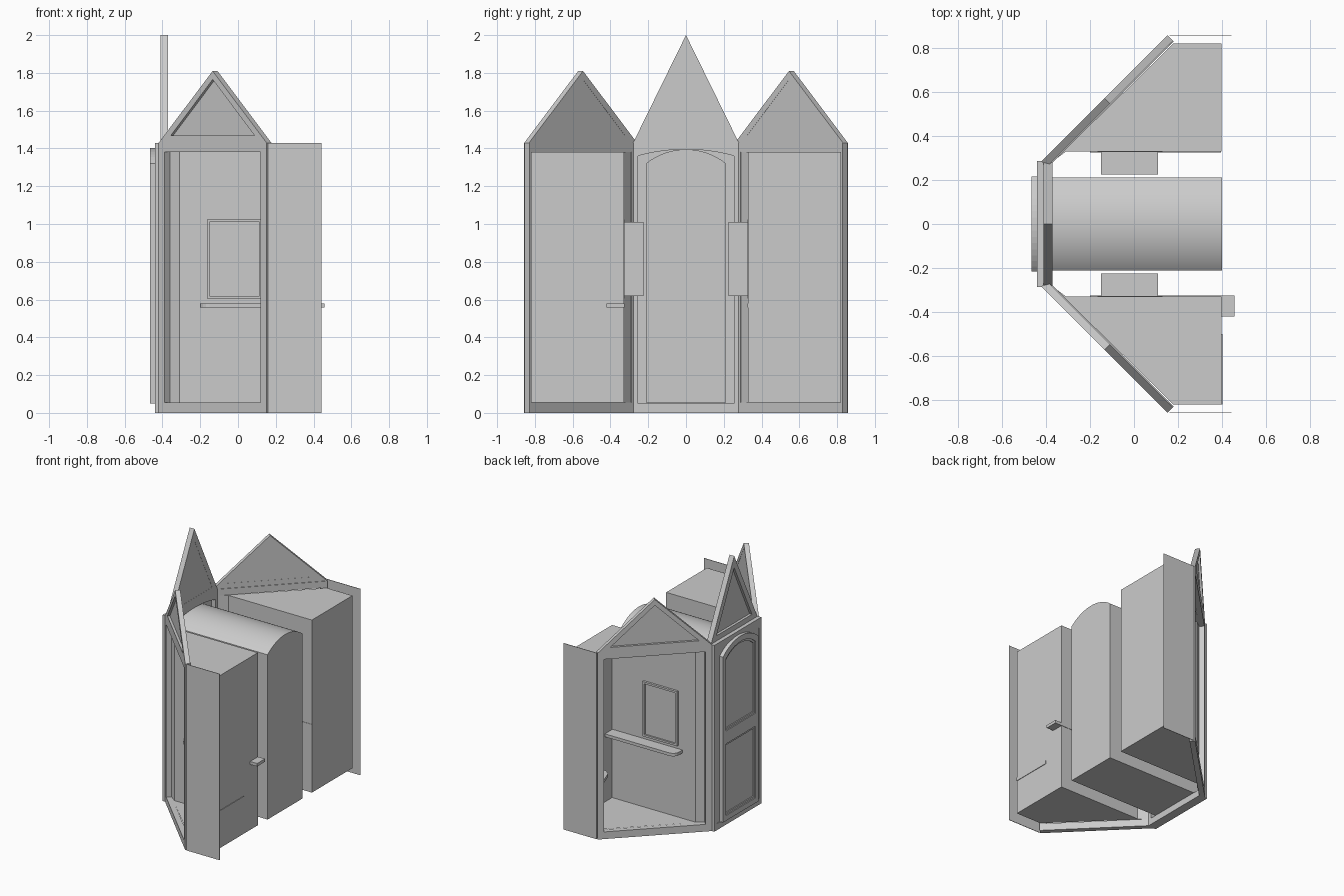
import bpy, bmesh, math

if "Cube" in bpy.data.objects:
    bpy.data.objects.remove(bpy.data.objects["Cube"])

R = math.sqrt(0.5)


def finish(name, bm, smooth=False):
    bmesh.ops.remove_doubles(bm, verts=bm.verts, dist=1e-5)
    bmesh.ops.recalc_face_normals(bm, faces=bm.faces)
    me = bpy.data.meshes.new(name)
    bm.to_mesh(me)
    bm.free()
    ob = bpy.data.objects.new(name, me)
    bpy.context.collection.objects.link(ob)
    if smooth:
        bpy.context.view_layer.objects.active = ob
        ob.select_set(True)
        bpy.ops.object.shade_smooth_by_angle(angle=math.radians(30))
        ob.select_set(False)
    return ob


def slab(name, pts, a, b, place, open_edges=(), smooth=False):
    """Extrude an outline from depth a to b; listed edges stay open."""
    bm = bmesh.new()
    lo = [bm.verts.new(place(u, v, a)) for u, v in pts]
    hi = [bm.verts.new(place(u, v, b)) for u, v in pts]
    bm.faces.new(lo)
    bm.faces.new(hi)
    n = len(pts)
    for i in range(n):
        if i not in open_edges:
            j = (i + 1) % n
            bm.faces.new((lo[i], lo[j], hi[j], hi[i]))
    return finish(name, bm, smooth)


def ring(name, outer, inner, a, b, place):
    """Frame between two outlines with equal point counts."""
    bm = bmesh.new()
    loops = [[bm.verts.new(place(u, v, d)) for u, v in pts]
             for pts, d in ((outer, a), (inner, a), (inner, b), (outer, b))]
    n = len(outer)
    for k in range(4):
        p, q = loops[k], loops[(k + 1) % 4]
        for i in range(n):
            j = (i + 1) % n
            bm.faces.new((p[i], p[j], q[j], q[i]))
    return finish(name, bm)


def rect(u0, u1, v0, v1):
    return [(u0, v0), (u1, v0), (u1, v1), (u0, v1)]


def arch(w, z0, spring, top, n=16):
    """Upright outline with a circular-segment head."""
    pts = [(-w, z0), (w, z0)]
    h = max(top - spring, 1e-4)
    r = (w * w + h * h) / (2 * h)
    half = math.asin(w / r)
    for i in range(n + 1):
        t = half * (1 - 2 * i / n)
        pts.append((r * math.sin(t), top - r + r * math.cos(t)))
    return pts


def centre(u, v, d):
    return (-0.44 + d, u, v)


# Centre panel, door and gable
ring("centre_frame", arch(0.285, 0, 1.43, 1.43), arch(0.255, 0.05, 1.36, 1.395), 0, 0.07, centre)
slab("centre_backing", arch(0.26, 0.04, 1.37, 1.4), 0.004, 0.035, centre)
slab("door_panel", arch(0.2, 0.06, 1.315, 1.39), -0.01, 0.01, centre)
ring("door_frame", arch(0.215, 0.05, 1.32, 1.402), arch(0.18, 0.09, 1.29, 1.36), -0.025, 0.01, centre)
slab("door_rail", rect(-0.185, 0.185, 0.64, 0.74), -0.025, 0.005, centre)
ring("upper_moulding", arch(0.18, 0.74, 1.29, 1.36), arch(0.168, 0.755, 1.28, 1.345), -0.018, 0, centre)
ring("lower_moulding", rect(-0.18, 0.18, 0.09, 0.64), rect(-0.168, 0.168, 0.105, 0.625), -0.018, 0, centre)
tri_out = [(-0.28, 1.43), (0.28, 1.43), (0, 2.0)]
tri_in = [(-0.215, 1.47), (0.215, 1.47), (0, 1.91)]
ring("centre_gable_frame", tri_out, tri_in, 0.03, 0.07, centre)
slab("centre_gable_panel", [(-0.23, 1.46), (0.23, 1.46), (0, 1.93)], 0.05, 0.069, centre)

# Centre booth with vaulted roof
slab("centre_booth", arch(0.212, 0.055, 1.32, 1.395, 24), 0.035, 0.84, centre, smooth=True)

for s, side in ((1, "left"), (-1, "right")):
    def diag(u, v, d):
        return (-0.42 + (u + d) * R, s * (0.285 + (u - d) * R), v)

    def plan(u, v, d):
        return (u, s * v, d)

    def elev(u, v, d):
        return (u, s * d, v)

    # Angled front frame and gable
    L = 0.808
    ring(side + "_frame", rect(0, L, 0, 1.43), rect(0.045, L - 0.045, 0.055, 1.38), 0, 0.04, diag)
    ring(side + "_gable_frame", [(0, 1.43), (L, 1.43), (L / 2, 1.81)],
         [(0.09, 1.468), (L - 0.09, 1.468), (L / 2, 1.765)], 0, 0.036, diag)
    slab(side + "_gable_panel", [(0.07, 1.46), (L - 0.07, 1.46), (L / 2, 1.775)], 0.018, 0.035, diag)

    # Open-fronted booth behind the frame
    foot = [(-0.36, 0.29), (-0.31, 0.328), (0.398, 0.328), (0.398, 0.82), (0.18, 0.82)]
    slab(side + "_booth", foot, 0.055, 1.38, plan, open_edges=(4,))

    # Thin outer side board
    slab(side + "_side_board", rect(0.16, 0.443, 0, 1.43), 0.852, 0.856, elev)

    # Window box, pane and frame
    slab(side + "_window_box", rect(-0.15, 0.11, 0.62, 1.01), 0.225, 0.332, elev)
    ring(side + "_window_frame", rect(-0.165, 0.13, 0.605, 1.025), rect(-0.15, 0.115, 0.62, 1.01),
         0.326, 0.345, elev)

    # Arm shelf with rounded free corner
    end = 0.395 if s > 0 else 0.457
    shelf = [(-0.2, 0.325), (end, 0.325), (end, 0.42), (-0.15, 0.42)]
    shelf += [(-0.15 - 0.05 * math.sin(t), 0.37 + 0.05 * math.cos(t))
              for t in (math.pi / 8 * k for k in range(1, 5))]
    slab(side + "_shelf", shelf, 0.557, 0.58, plan)

    # Small corner seat
    back = 0.395 if s > 0 else 0.402
    seat = [(back, 0.82), (back, 0.5), (0.33, 0.5), (0.29, 0.53), (0.19, 0.815)]
    slab(side + "_seat", seat, 0.32, 0.345, plan)
